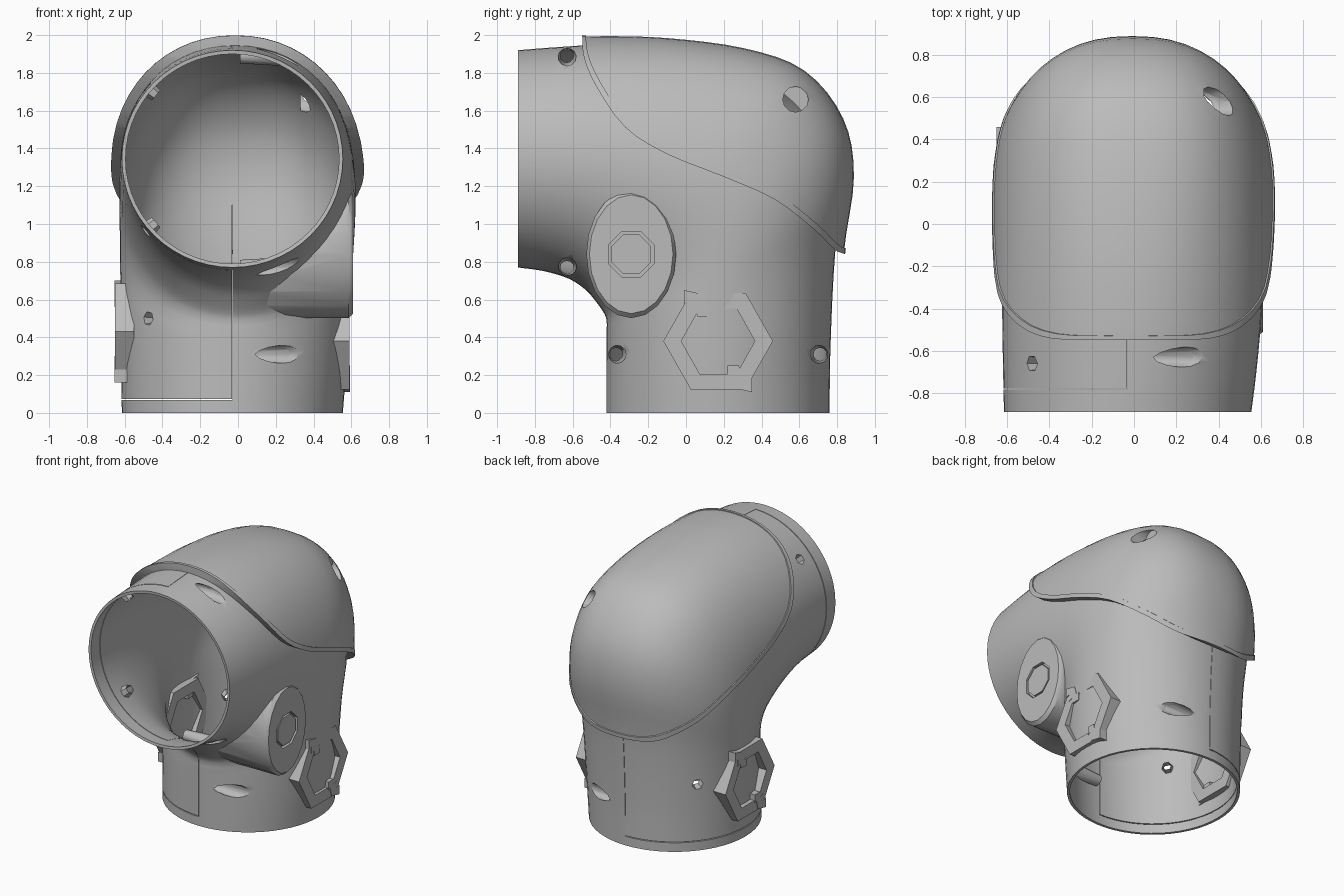
import bpy
import bmesh
from math import sin, cos, pi, radians, copysign
from mathutils import Vector, Matrix

if "Cube" in bpy.data.objects:
    bpy.data.objects.remove(bpy.data.objects["Cube"], do_unlink=True)

grey = bpy.data.materials.new("armour grey")
grey.use_nodes = True
grey.diffuse_color = (0.5, 0.5, 0.5, 1)
grey.node_tree.nodes["Principled BSDF"].inputs["Base Color"].default_value = (0.5, 0.5, 0.5, 1)


def make(name, bm):
    """Turn a bmesh into a linked object with outward normals."""
    bmesh.ops.recalc_face_normals(bm, faces=bm.faces[:])
    mesh = bpy.data.meshes.new(name)
    bm.to_mesh(mesh)
    bm.free()
    mesh.materials.append(grey)
    obj = bpy.data.objects.new(name, mesh)
    bpy.context.collection.objects.link(obj)
    return obj


def bake(obj):
    """Replace the mesh by its modified result."""
    deps = bpy.context.evaluated_depsgraph_get()
    mesh = bpy.data.meshes.new_from_object(obj.evaluated_get(deps))
    obj.modifiers.clear()
    obj.data = mesh


def boolean(obj, cutter, operation="DIFFERENCE", keep=False):
    mod = obj.modifiers.new("cut", "BOOLEAN")
    mod.operation, mod.solver, mod.object = operation, "EXACT", cutter
    bake(obj)
    if not keep:
        bpy.data.objects.remove(cutter, do_unlink=True)


def smooth(obj, angle=35):
    bpy.ops.object.select_all(action="DESELECT")
    obj.select_set(True)
    bpy.context.view_layer.objects.active = obj
    bpy.ops.object.shade_smooth_by_angle(angle=radians(angle))


def spline(points, steps):
    """Catmull-Rom curve through points of any dimension."""
    p = [Vector(q) for q in points]
    p = [2 * p[0] - p[1]] + p + [2 * p[-1] - p[-2]]
    out = []
    for a, b, c, d in zip(p, p[1:], p[2:], p[3:]):
        for k in range(steps):
            t = k / steps
            out.append((2 * b + (c - a) * t + (2 * a - 5 * b + 4 * c - d) * t ** 2
                        + (3 * b - a - 3 * c + d) * t ** 3) / 2)
    return out + [p[-2]]


def loft(name, rings, closed):
    """Skin matching rings; optionally leave the two ends open."""
    bm = bmesh.new()
    loops = [[bm.verts.new(co) for co in ring] for ring in rings]
    n = len(loops[0])
    for a, b in zip(loops, loops[1:]):
        for i in range(n):
            j = (i + 1) % n
            bm.faces.new((a[i], a[j], b[j], b[i]))
    ends = [bm.faces.new(loops[0]), bm.faces.new(loops[-1])]
    bmesh.ops.recalc_face_normals(bm, faces=bm.faces[:])
    if not closed:
        bmesh.ops.delete(bm, geom=ends, context="FACES_ONLY")
    return make(name, bm)


def prism(name, outline, x0, x1):
    """Side outline (y, z) extruded along x."""
    return loft(name, [[(x, y, z) for y, z in outline] for x in (x0, x1)], True)


def drill(name, start, axis, length, r0, r1, sides=12, closed=True):
    """Tapered bore growing from r0 at its start to r1."""
    turn = Vector((0, 0, 1)).rotation_difference(Vector(axis))
    rings = [[Vector(start) + turn @ Vector((r * cos(2 * pi * i / sides),
                                             r * sin(2 * pi * i / sides), h))
              for i in range(sides)] for h, r in ((0, r0), (length, r1))]
    return loft(name, rings, closed)


def box(low, high):
    bm = bmesh.new()
    bmesh.ops.create_cube(bm, size=1)
    low, high = Vector(low), Vector(high)
    bm.transform(Matrix.Translation((low + high) / 2) @ Matrix.Diagonal((high - low).to_4d()))
    return make("slit", bm)


def ellipse(cy, cz, ry, rz, n, phase=0):
    return [(cy + ry * cos(2 * pi * i / n + phase), cz + rz * sin(2 * pi * i / n + phase))
            for i in range(n)]


# Elbow sections: inner bend point (y, z) and outer bend point (y, z)
SECTIONS = [(-.89, .77, -.89, 1.92), (-.75, .75, -.7, 1.935), (-.62, .71, -.45, 1.948),
            (-.53, .65, -.1, 1.938), (-.47, .58, .3, 1.885), (-.43, .52, .6, 1.775),
            (-.42, .48, .79, 1.54), (-.42, .44, .843, 1.25), (-.42, .38, .79, .85),
            (-.42, .2, .765, .35), (-.42, 0, .76, 0)]


def elbow(name, closed):
    """Elliptic sections that grow fuller on the outside of the bend."""
    curve = spline(SECTIONS, 4)
    rings = []
    for k, (iy, iz, oy, oz) in enumerate(curve):
        bulge = sin(pi * k / (len(curve) - 1))
        width, mid = .585 + .04 * bulge, -.03 + .028 * bulge
        ring = []
        for i in range(56):
            a = 2 * pi * i / 56
            s = (1 + sin(a)) / 2
            power = 1 - .2 * bulge ** 2 * max(0, sin(a))
            x = mid + width * copysign(abs(cos(a)) ** power, cos(a))
            ring.append((x, iy + (oy - iy) * s, iz + (oz - iz) * s))
        rings.append(ring)
    return loft(name, rings, closed)


def shell(obj, thickness, offset):
    mod = obj.modifiers.new("wall", "SOLIDIFY")
    mod.thickness, mod.offset = thickness, offset
    bake(obj)


# Hollow elbow tube, and its filled twin for trimming inner parts
body = elbow("elbow_tube", False)
shell(body, .02, -1)
core = elbow("core", True)
parts = [body]

# Rounded outer guard with a raised bead along its sweeping rim
RIM = [(-.55, 2.02), (-.54, 1.88), (-.47, 1.72), (-.32, 1.51), (-.1, 1.37), (.2, 1.25),
       (.47, 1.13), (.68, .97), (.8, .855), (.9, .84)]
rim = [tuple(p) for p in spline(RIM, 3)]
inner_rim = [(y + .02, z + .025) for y, z in reversed(rim)]
for name, thickness, outline in (
        ("elbow_guard", .046, rim + [(1.2, .84), (1.2, 2.3), (-.55, 2.3)]),
        ("guard_rim", .053, rim + inner_rim)):
    cover = elbow(name, False)
    shell(cover, thickness, 1)
    boolean(cover, prism("trim", outline, -1, 1), "INTERSECT")
    parts.append(cover)

# Round hole through the guard
for part in parts[:2]:
    boolean(part, drill("bore", (.33, .58, 1.66), (1, 0, 0), .5, .068, .068))


def lined_hole(name, start, axis, length, r0, r1, sides):
    """Pierce the tube and keep a thin funnel on the inside."""
    boolean(body, drill("bore", start, axis, length, r0, r1, sides))
    liner = drill(name, start, axis, length, r0, r1, sides, False)
    shell(liner, .005, 1)
    boolean(liner, core, "INTERSECT", True)
    parts.append(liner)


# Sideways bores on the +x side graze the tube and leave long slots
for name, y, z in (("top_slot", -.63, 1.89), ("throat_slot", -.63, .77),
                   ("front_slot", -.37, .31), ("back_slot", .71, .31)):
    lined_hole(name, (.01, y, z), (1, 0, 0), .38, .035, .057, 12)

# Small radial holes on the -x side
for name, spot, axis in (("front_hole", (-.48, -.21, .5), (-.45, -.38, 0)),
                         ("back_hole", (-.48, .55, .5), (-.45, .38, 0)),
                         ("top_hole", (-.48, -.66, 1.72), (-.45, 0, .375)),
                         ("throat_hole", (-.48, -.66, .97), (-.45, 0, -.375))):
    axis = Vector(axis).normalized()
    lined_hole(name, Vector(spot) - axis * .06, axis, .14, .03, .05, 6)

# Thin panel seams around the -x half
boolean(body, box((-.9, -.9, .068), (-.03, 1.1, .074)))
boolean(body, box((-.9, -.784, .5), (-.03, -.778, 2.1)))
boolean(body, box((-.033, -.78, .07), (-.03, 1.1, 1.1)))
boolean(body, box((-.033, -.78, 1.6), (-.03, -.5, 2.1)))

# Side boss with chamfered face and octagonal plug
stages = ((0, 1), (.585, 1), (.61, .93))
boss = loft("side_boss", [[(x, y, z) for y, z in ellipse(-.29, .84, .238 * s, .338 * s, 20)]
                          for x, s in stages], True)
boolean(boss, core)
boolean(boss, prism("recess", ellipse(-.29, .84, .13, .13, 8, pi / 8), .585, .7))
plug = prism("boss_plug", ellipse(-.29, .84, .113, .113, 8, pi / 8), .56, .607)
parts += [boss, plug]

# Hexagonal frames with interlocking clasps on both sides
CLASP = [(-.18, .27), (-.09, .25), (-.07, .18), (-.05, .19), (-.05, .13), (-.11, .13),
         (-.12, .17), (-.15, .16), (-.15, .21), (-.18, .2)]
for side, label, height in ((1, "right", .38), (-1, "left", .43)):
    def at(x):
        return -.03 + side * x
    frame = prism(label + "_hex_frame", ellipse(.17, height, .29, .295, 6), at(.52), at(.62))
    boolean(frame, prism("opening", ellipse(.17, height, .195, .2, 6), at(.4), at(.8)))
    parts.append(frame)
    for turn, spot in ((1, "upper"), (-1, "lower")):
        points = [(.17 + side * turn * y, height + turn * z) for y, z in CLASP]
        parts.append(prism(label + "_" + spot + "_clasp", points, at(.54), at(.624)))

for part in parts:
    smooth(part)
